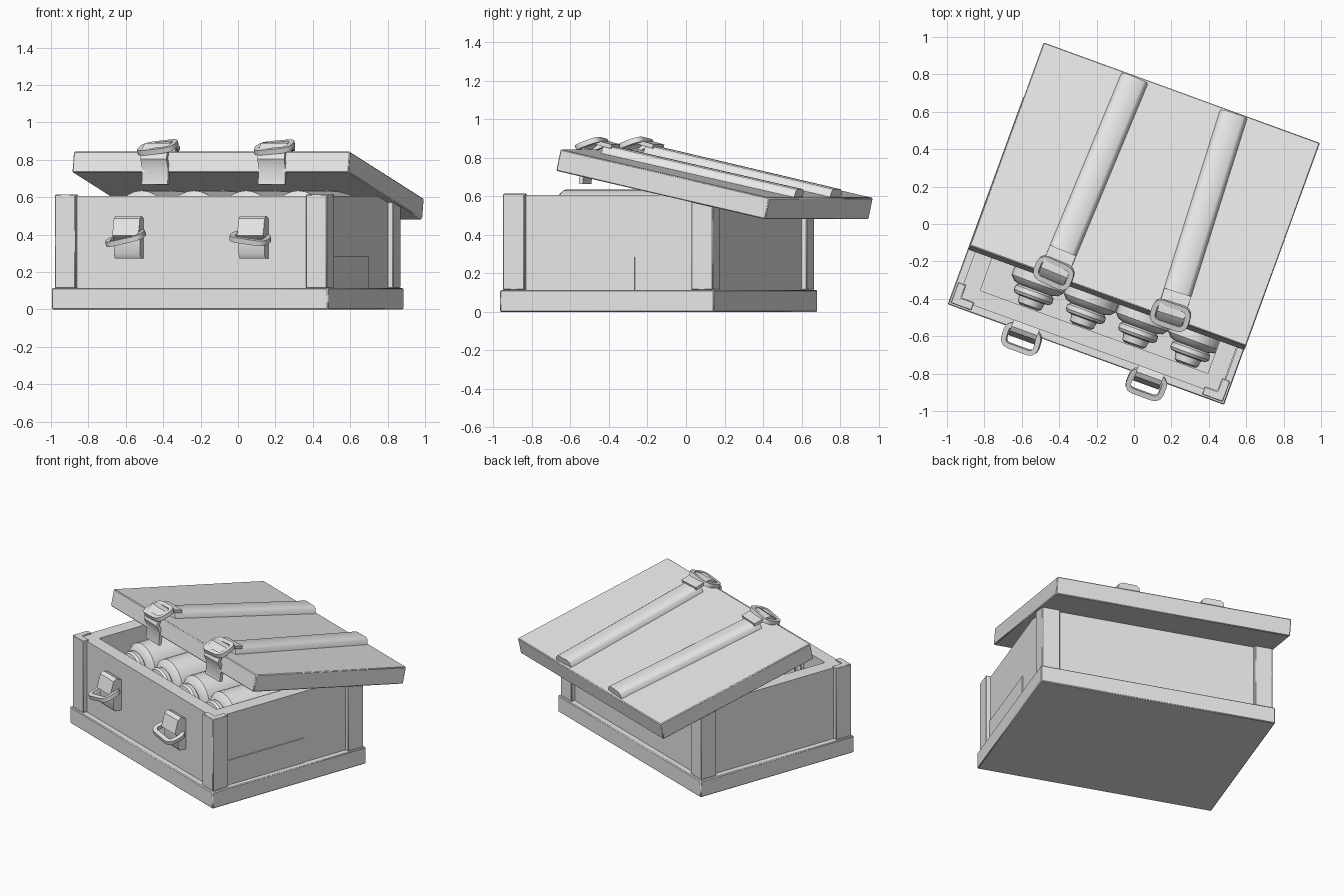
import bpy, bmesh, math
from mathutils import Matrix, Vector

cube = bpy.data.objects.get("Cube")
if cube:
    bpy.data.objects.remove(cube, do_unlink=True)

grey = bpy.data.materials.new("plain grey")
grey.use_nodes = True
GREY = (0.8, 0.8, 0.8, 1)
grey.diffuse_color = GREY
grey.node_tree.nodes["Principled BSDF"].inputs["Base Color"].default_value = GREY

# The whole crate is turned about z; the lid is pitched on top of that
CRATE = Matrix.Translation((-0.055, -0.142, 0)) @ Matrix.Rotation(math.radians(-20), 4, "Z")
LID = CRATE @ Matrix.Translation((0.003, 0.31, 0.6625)) @ Matrix.Rotation(math.radians(-12.3), 4, "X")
W, D, T = 0.786, 0.5915, 0.114      # half width, half depth, board thickness


def finish(name, bm, frame, smooth=35, bevel=0):
    bmesh.ops.recalc_face_normals(bm, faces=bm.faces)
    mesh = bpy.data.meshes.new(name)
    bm.to_mesh(mesh)
    bm.free()
    mesh.materials.append(grey)
    ob = bpy.data.objects.new(name, mesh)
    bpy.context.collection.objects.link(ob)
    ob.matrix_world = frame
    if bevel:
        mod = ob.modifiers.new("soft edges", "BEVEL")
        mod.width, mod.segments = bevel, 1
    for other in bpy.context.selected_objects:
        other.select_set(False)
    ob.select_set(True)
    bpy.context.view_layer.objects.active = ob
    bpy.ops.object.shade_smooth_by_angle(angle=math.radians(smooth))
    return ob


def box(name, lo, hi, frame=CRATE, bevel=0):
    lo, hi = Vector(lo), Vector(hi)
    bm = bmesh.new()
    bmesh.ops.create_cube(bm, size=1)
    bmesh.ops.scale(bm, vec=hi - lo, verts=bm.verts)
    bmesh.ops.translate(bm, vec=(lo + hi) / 2, verts=bm.verts)
    return finish(name, bm, frame, 50 if bevel else 30, bevel)


def prism(name, points, vec, frame=CRATE, smooth=35, bevel=0):
    """Extrude a closed outline of 3D points along vec."""
    bm = bmesh.new()
    face = bm.faces.new([bm.verts.new(p) for p in points])
    out = bmesh.ops.extrude_face_region(bm, geom=[face])
    verts = [g for g in out["geom"] if isinstance(g, bmesh.types.BMVert)]
    bmesh.ops.translate(bm, vec=vec, verts=verts)
    return finish(name, bm, frame, smooth, bevel)


def strip(name, path, width, thick, frame):
    """Bent band: a (y, z) path given thickness and extruded along x."""
    pts = [Vector(p) for p in path]
    under = []
    for i, p in enumerate(pts):
        d = (pts[min(i + 1, len(pts) - 1)] - pts[max(i - 1, 0)]).normalized()
        under.append(p + Vector((-d.y, d.x)) * thick)
    outline = [(-width / 2, p.x, p.y) for p in pts + under[::-1]]
    return prism(name, outline, (width, 0, 0), frame)


def ring(name, frame, hx=0.093, hy=0.058, corner=0.035, r=0.014):
    """Rounded rectangular loop lying in its own xy plane, with a square section."""
    path = []
    for k, (sx, sy) in enumerate(((1, 1), (-1, 1), (-1, -1), (1, -1))):
        for step in range(4):
            a = math.radians(90 * k + 30 * step)
            path.append((sx * (hx - corner), sy * (hy - corner), math.cos(a), math.sin(a)))
    bm = bmesh.new()
    loops = []
    for cx, cy, c, s in path:
        loops.append([bm.verts.new((cx + c * (corner + o), cy + s * (corner + o), z))
                      for o, z in ((-r, -r), (r, -r), (r, r), (-r, r))])
    for i, a in enumerate(loops):
        b = loops[(i + 1) % len(loops)]
        for j in range(4):
            bm.faces.new((a[j], a[(j + 1) % 4], b[(j + 1) % 4], b[j]))
    return finish(name, bm, frame, 40)


def turned(name, profile, frame, sides=24):
    """Round body along y from (y, radius) points."""
    bm = bmesh.new()
    loops = []
    for y, rad in profile:
        loops.append([bm.verts.new((rad * math.cos(math.tau * i / sides), y,
                                    rad * math.sin(math.tau * i / sides))) for i in range(sides)])
    for a, b in zip(loops, loops[1:]):
        for i in range(sides):
            j = (i + 1) % sides
            bm.faces.new((a[i], a[j], b[j], b[i]))
    bm.faces.new(loops[0])
    bm.faces.new(loops[-1])
    return finish(name, bm, frame, 35)


# Base board and walls
box("base_board", (-W, -D, 0), (W, D, T), bevel=0.005)
PX, PY, IX, IY, TOP = 0.744, 0.55, 0.647, 0.463, 0.607
box("front_wall", (-PX, -PY, T), (PX, -IY, TOP))
box("back_wall", (-PX, IY, T), (PX, PY, TOP))
for side, s in (("left", 1), ("right", -1)):
    a, b = sorted((s * IX, s * PX))
    box(side + "_wall", (a, -IY, T), (b, IY, TOP))
box("inner_floor", (-IX, -IY, 0.31), (IX, IY, 0.335))
box("side_plate", (PX, -0.46, T), (PX + 0.006, 0.14, 0.285))

# L-shaped corner posts
QX, QY, ARM, LEG = W - 0.012, D - 0.012, 0.118, 0.045
for sx, xn in ((1, "left"), (-1, "right")):
    for sy, yn in ((-1, "front"), (1, "back")):
        shape = [(0, 0), (ARM, 0), (ARM, LEG), (LEG, LEG), (LEG, ARM), (0, ARM)]
        prism(f"{yn}_{xn}_post", [(sx * (QX - x), sy * (QY - y), T) for x, y in shape],
              (0, 0, 0.5), smooth=50, bevel=0.004)

# Row of capped canisters lying in the crate
CANISTER = [(-0.46, 0.05), (-0.45, 0.066), (-0.415, 0.072), (-0.41, 0.1), (-0.395, 0.11),
            (-0.37, 0.108), (-0.36, 0.095), (-0.35, 0.125), (-0.325, 0.148), (0.44, 0.148)]
for i in range(4):
    turned(f"canister_{i + 1}", CANISTER,
           CRATE @ Matrix.Translation((-0.372 + 0.297 * i, 0, 0.487)))

# Tilted lid
box("lid", (-W, -D, -T / 2), (W, D, T / 2), LID, bevel=0.005)

# Lid straps, each with a bent hasp over the front edge and a loop
FLAP = [(0.02, 0.056), (-0.06, 0.06), (-0.11, 0.048), (-0.15, 0.0), (-0.155, -0.05),
        (-0.12, -0.1), (-0.112, -0.18)]
for name, x, yaw in (("right", -0.288, -2.5), ("left", 0.325, 2.5)):
    turn = LID @ Matrix.Translation((x, 0, T / 2)) @ Matrix.Rotation(math.radians(yaw), 4, "Z")
    prism(name + "_strap",
          [(-0.076, -0.5, 0), (0.076, -0.5, 0), (0.068, -0.5, 0.03), (0.05, -0.5, 0.042),
           (-0.05, -0.5, 0.042), (-0.068, -0.5, 0.03)], (0, 1.075, 0), turn, smooth=50)
    hasp = turn @ Matrix.Translation((0, -0.475, 0))
    strip(name + "_hasp", FLAP, 0.15, 0.022, hasp)
    ring(name + "_hasp_loop", hasp @ Matrix.Translation((0, -0.105, 0.025))
         @ Matrix.Rotation(math.radians(32), 4, "X") @ Matrix.Rotation(math.radians(-6), 4, "Y"))

# Front wall catches with loops
CATCH = [(0.0, 0.1), (-0.035, 0.115), (-0.06, 0.1), (-0.085, 0.01), (-0.06, -0.01),
         (-0.06, -0.09), (-0.045, -0.112), (0.0, -0.112)]
for name, x, roll in (("right", -0.352, -12), ("left", 0.358, 8)):
    spot = CRATE @ Matrix.Translation((x, -PY, 0.385))
    prism(name + "_catch", [(-0.074, y, z) for y, z in CATCH], (0.148, 0, 0), spot)
    ring(name + "_catch_loop", spot @ Matrix.Translation((0, -0.08, -0.005))
         @ Matrix.Rotation(math.radians(roll), 4, "Y") @ Matrix.Rotation(math.radians(15), 4, "X"))
